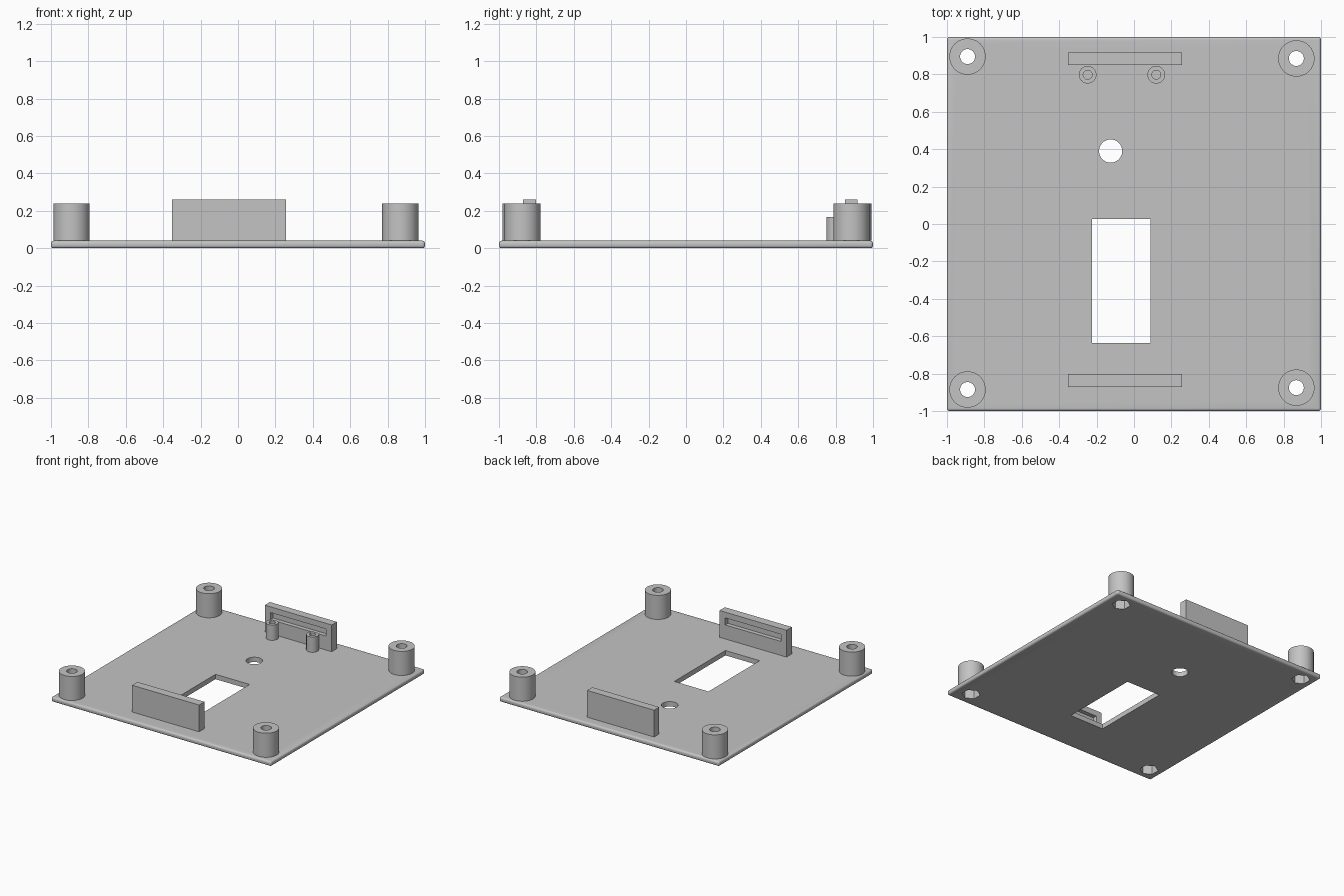
import bpy
import bmesh
from math import radians
from mathutils import Matrix, Vector

cube = bpy.data.objects.get("Cube")
if cube:
    bpy.data.objects.remove(cube, do_unlink=True)

grey = bpy.data.materials.new("light_grey")
grey.use_nodes = True
grey.diffuse_color = (0.55, 0.55, 0.55, 1)
grey.node_tree.nodes["Principled BSDF"].inputs["Base Color"].default_value = grey.diffuse_color

PLATE_TOP = 0.04
POST_TOP = 0.238
PEG_TOP = 0.166
BAR_TOP = 0.26
NUT_TOP = 0.13


def finish(name, bm):
    mesh = bpy.data.meshes.new(name)
    bm.to_mesh(mesh)
    bm.free()
    mesh.materials.append(grey)
    obj = bpy.data.objects.new(name, mesh)
    bpy.context.collection.objects.link(obj)
    return obj


def box(name, low, high, bevel=0):
    low, high = Vector(low), Vector(high)
    bm = bmesh.new()
    place = Matrix.Translation((low + high) / 2) @ Matrix.Diagonal((*(high - low), 1))
    bmesh.ops.create_cube(bm, size=1, matrix=place)
    if bevel:
        bmesh.ops.bevel(bm, geom=bm.edges[:], offset=bevel, segments=5,
                        profile=0.5, affect='EDGES')
    return finish(name, bm)


def cylinder(name, spot, radius, bottom, top, sides=48):
    bm = bmesh.new()
    place = Matrix.Translation((*spot, (bottom + top) / 2))
    bmesh.ops.create_cone(bm, cap_ends=True, segments=sides, radius1=radius,
                          radius2=radius, depth=top - bottom, matrix=place)
    return finish(name, bm)


def cut(obj, cutter):
    """Subtract the cutter, bake the result and discard the cutter."""
    mod = obj.modifiers.new("cut", 'BOOLEAN')
    mod.operation = 'DIFFERENCE'
    mod.solver = 'EXACT'
    mod.object = cutter
    cutter.hide_render = True
    graph = bpy.context.evaluated_depsgraph_get()
    baked = bpy.data.meshes.new_from_object(obj.evaluated_get(graph))
    obj.modifiers.clear()
    obj.data = baked
    bpy.data.objects.remove(cutter, do_unlink=True)


def smooth(obj):
    bpy.ops.object.select_all(action='DESELECT')
    obj.select_set(True)
    bpy.context.view_layer.objects.active = obj
    bpy.ops.object.shade_smooth_by_angle(angle=radians(32))


# Base plate with rounded rim, window and cable hole
plate = box("base_plate", (-1, -1, 0), (1, 1, PLATE_TOP), bevel=0.015)
cut(plate, box("window_cutter", (-0.224, -0.636, -1), (0.087, 0.028, 1)))
cut(plate, cylinder("hole_cutter", (-0.125, 0.39), 0.062, -1, 1))

# Corner posts with screw holes above hexagonal nut pockets
corners = {
    "front_right": (-0.89, -0.885),
    "front_left": (0.868, -0.875),
    "back_right": (-0.89, 0.895),
    "back_left": (0.868, 0.885),
}
for label, spot in corners.items():
    post = cylinder(label + "_post", spot, 0.097, PLATE_TOP, POST_TOP)
    cut(post, cylinder("screw_cutter", spot, 0.04, -1, 1, 32))
    for part in (post, plate):
        cut(part, cylinder("nut_cutter", spot, 0.07, -1, NUT_TOP, 6))
    smooth(post)
smooth(plate)

# Upright bars, each with a blind slot on the face towards the middle
for label, y0, y1, inner in (("front", -0.872, -0.802, -0.802),
                             ("back", 0.85, 0.917, 0.85)):
    bar = box(label + "_bar", (-0.352, y0, PLATE_TOP), (0.257, y1, BAR_TOP))
    cut(bar, box("slot_cutter", (-0.302, inner - 0.035, 0.155),
                 (0.205, inner + 0.035, 0.213)))

# Small hollow pegs in front of the back bar
for label, x in (("right", -0.248), ("left", 0.119)):
    peg = cylinder(label + "_peg", (x, 0.798), 0.047, PLATE_TOP, PEG_TOP, 32)
    cut(peg, cylinder("peg_cutter", (x, 0.798), 0.024, PLATE_TOP + 0.005, 1, 24))
    smooth(peg)
